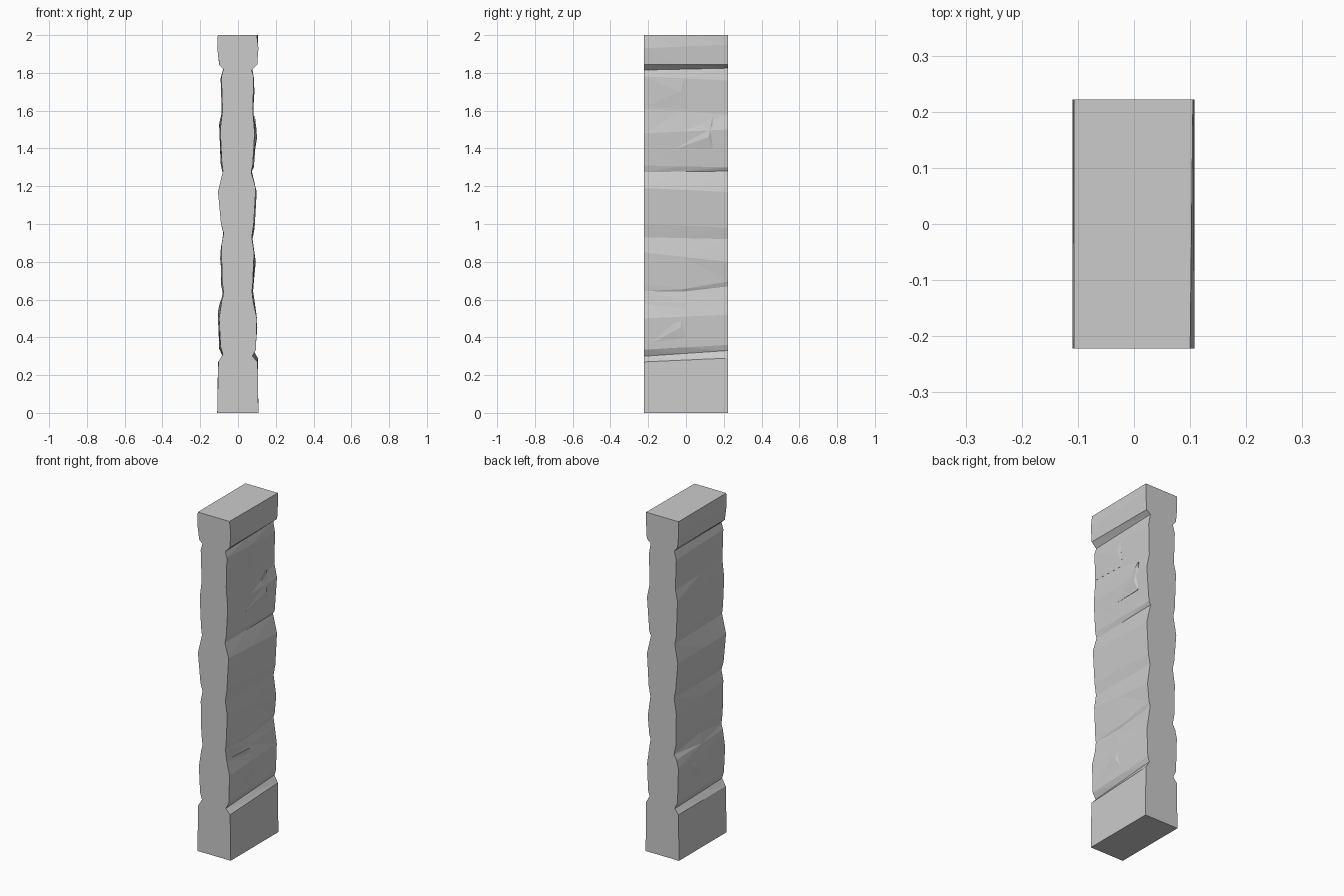
import bpy, bmesh

D = 0.222                       # half depth
COLS = (-D, -0.02, D)           # columns of points across each carved side

# Each row: height at front, height at back, half width at front, half width at back
RIGHT = [
    (0, 0, .108, .108), (.27, .29, .104, .105), (.30, .33, .076, .082),
    (.335, .36, .095, .092), (.50, .52, .100, .098), (.59, .61, .080, .085),
    (.645, .67, .074, .076), (.685, .695, .078, .084), (.85, .80, .085, .094),
    (.93, .92, .073, .077), (1.0, .98, .083, .088), (1.19, 1.17, .094, .099),
    (1.275, 1.28, .070, .073), (1.31, 1.30, .078, .084), (1.48, 1.50, .088, .099),
    (1.61, 1.58, .078, .082), (1.78, 1.76, .083, .086), (1.815, 1.825, .072, .075),
    (1.845, 1.845, .102, .100), (1.93, 1.95, .108, .106), (2, 2, .100, .105)]
LEFT = [
    (0, 0, .110, .110), (.27, .27, .104, .106), (.31, .30, .080, .082),
    (.35, .34, .092, .100), (.50, .54, .100, .106), (.60, .59, .085, .094),
    (.63, .62, .076, .078), (.70, .68, .084, .090), (.89, .86, .088, .092),
    (.95, .95, .076, .078), (1.0, 1.0, .090, .088), (1.17, 1.16, .106, .102),
    (1.28, 1.27, .080, .082), (1.33, 1.32, .086, .092), (1.50, 1.53, .094, .100),
    (1.60, 1.59, .082, .086), (1.78, 1.77, .088, .092), (1.82, 1.82, .077, .079),
    (1.84, 1.845, .098, .100), (1.93, 1.93, .110, .108), (2, 2, .107, .107)]
# Mid-column height changes for crooked seams, by row
SAG = {1: {6: -.015, 7: -.035}, -1: {6: .03, 7: .03}}


def finish(bm, name):
    bmesh.ops.recalc_face_normals(bm, faces=bm.faces[:])
    mesh = bpy.data.meshes.new(name)
    bm.to_mesh(mesh)
    bm.free()
    ob = bpy.data.objects.new(name, mesh)
    bpy.context.collection.objects.link(ob)


def side_grid(bm, rows, side):
    grid = []
    for i, (z0, z1, x0, x1) in enumerate(rows):
        line = []
        for j, y in enumerate(COLS):
            t = (y + D) / (2 * D)
            z = z0 + (z1 - z0) * t + (SAG[side].get(i, 0) if j == 1 else 0)
            line.append(bm.verts.new((side * (x0 + (x1 - x0) * t), y, z)))
        grid.append(line)
    for a, b in zip(grid, grid[1:]):
        for j in range(len(COLS) - 1):
            bm.faces.new((a[j], a[j + 1], b[j + 1], b[j]))
    return grid


# Pillar body: two carved sides joined by flat ends
bm = bmesh.new()
r, l = side_grid(bm, RIGHT, 1), side_grid(bm, LEFT, -1)
for j in (0, len(COLS) - 1):
    for i in range(len(r) - 1):
        bm.faces.new((l[i][j], r[i][j], r[i + 1][j], l[i + 1][j]))
for i in (0, -1):
    bm.faces.new(l[i] + r[i][::-1])
bmesh.ops.triangulate(bm, faces=[f for f in bm.faces])
finish(bm, "pillar_body")


# Broken stone faces standing slightly proud of the body
def chip(name, side, outline, peak):
    bm = bmesh.new()
    pts = [(x - d, y, z) for x, y, z in outline for d in (0, .03)] + [peak]
    for x, y, z in pts:
        bm.verts.new((side * x, y, z))
    res = bmesh.ops.convex_hull(bm, input=bm.verts[:])
    bmesh.ops.delete(bm, geom=list({v for v in res["geom_interior"]}), context='VERTS')
    finish(bm, name)


chip("right_low_block", 1, [(.094, -D, .35), (.088, .04, .345), (.088, -.01, .58), (.081, -D, .59)],
     (.102, -.03, .45))
chip("right_shard", 1, [(.087, -.05, 1.40), (.092, .14, 1.40), (.090, .14, 1.57), (.090, .09, 1.48)],
     (.101, .12, 1.46))
chip("right_upper_panel", 1, [(.079, -D, 1.62), (.081, 0, 1.61), (.084, -.01, 1.77), (.083, -D, 1.78)],
     (.087, -.03, 1.70))
chip("left_low_block", -1, [(.098, D, .37), (.095, .01, .37), (.088, .01, .59), (.092, D, .59)],
     (.107, .06, .50))
chip("left_mid_block", -1, [(.083, D, .70), (.083, -.02, .72), (.086, .01, .88), (.090, D, .86)],
     (.095, .06, .82))
